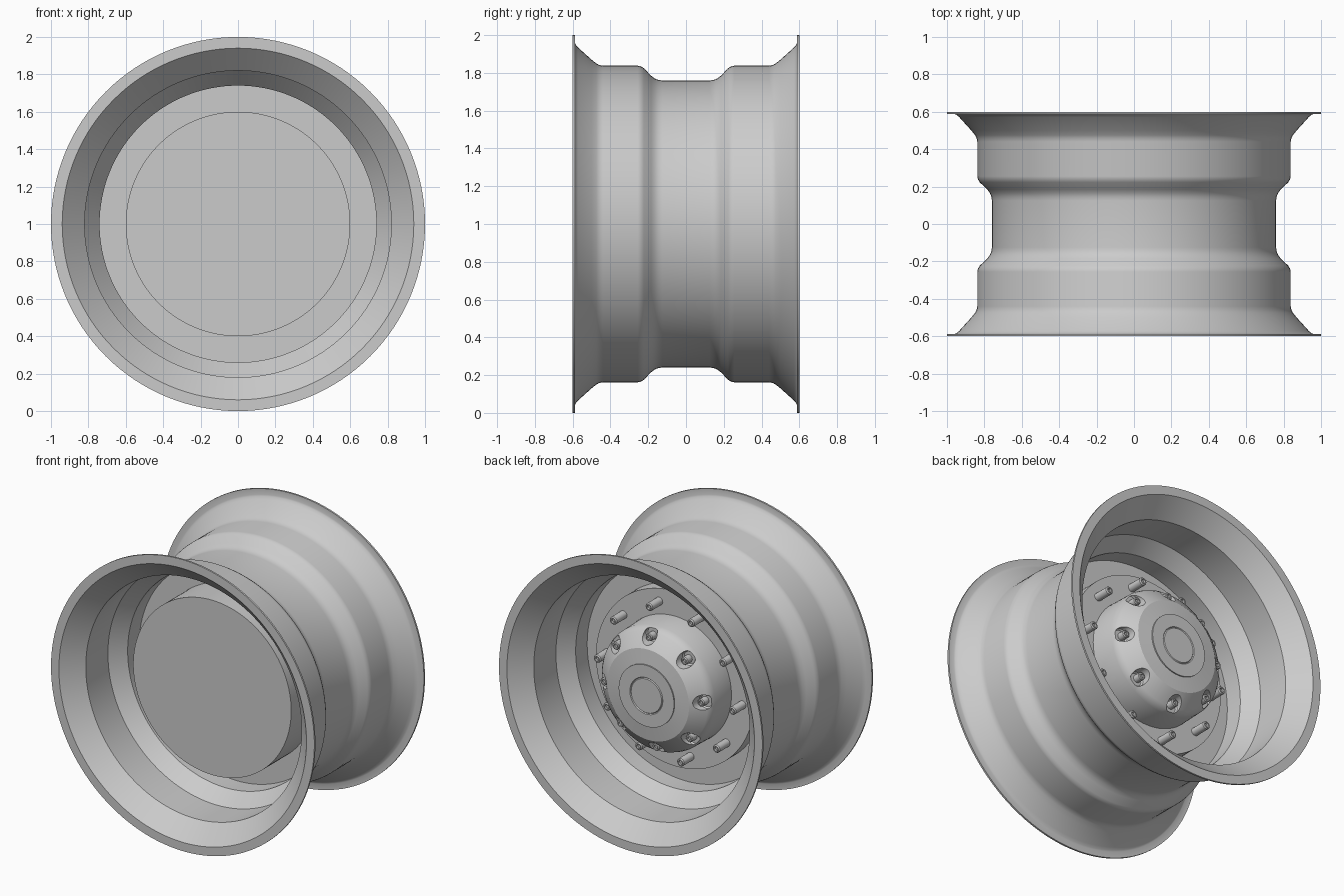
import bpy, bmesh
from math import sin, cos, pi, radians

cube = bpy.data.objects.get("Cube")
if cube:
    bpy.data.objects.remove(cube, do_unlink=True)

metal = bpy.data.materials.new("grey_metal")
metal.use_nodes = True
GREY = (0.6, 0.6, 0.6, 1)
metal.diffuse_color = GREY
metal.node_tree.nodes["Principled BSDF"].inputs["Base Color"].default_value = GREY


def spin(bm, profile, sides, cx=0.0, cz=1.0, closed=False):
    """Turn (radius, y) points around an axis parallel to y."""
    rings = []
    for r, y in profile:
        if r == 0:
            rings.append([bm.verts.new((cx, y, cz))] * sides)
        else:
            rings.append([bm.verts.new((cx + r * sin(2 * pi * i / sides), y,
                                        cz + r * cos(2 * pi * i / sides)))
                          for i in range(sides)])
    pairs = list(zip(rings, rings[1:]))
    if closed:
        pairs.append((rings[-1], rings[0]))
    for a, b in pairs:
        for i in range(sides):
            j = (i + 1) % sides
            corners = list(dict.fromkeys((a[i], a[j], b[j], b[i])))
            bm.faces.new(corners)


def smooth(obj):
    bpy.ops.object.select_all(action='DESELECT')
    obj.select_set(True)
    bpy.context.view_layer.objects.active = obj
    bpy.ops.object.shade_smooth_by_angle(angle=radians(30))


def finish(name, bm):
    bmesh.ops.recalc_face_normals(bm, faces=bm.faces)
    mesh = bpy.data.meshes.new(name)
    bm.to_mesh(mesh)
    bm.free()
    mesh.materials.append(metal)
    obj = bpy.data.objects.new(name, mesh)
    bpy.context.collection.objects.link(obj)
    smooth(obj)
    return obj


def turned(name, profile, sides=128, closed=False):
    bm = bmesh.new()
    spin(bm, profile, sides, closed=closed)
    return finish(name, bm)


def circle_of(name, profile, count, radius, start, sides):
    """Copies of a small turned part, evenly spaced around the wheel axis."""
    bm = bmesh.new()
    for k in range(count):
        a = radians(start) + 2 * pi * k / count
        spin(bm, profile, sides, -radius * sin(a), 1 + radius * cos(a))
    return finish(name, bm)


# Rim barrel: rounded outside, crisp inside, mirrored front to back
outer = [(1, .6), (1, .588), (.96, .588), (.95, .584), (.935, .572),
         (.87, .5), (.85, .475), (.842, .46), (.838, .44), (.838, .255),
         (.835, .24), (.825, .223), (.785, .185), (.77, .165),
         (.762, .145), (.76, .125)]
inner = [(.74, .14), (.82, .24), (.82, .48), (.94, .6)]
flip = lambda pts: [(r, -y) for r, y in reversed(pts)]
turned("rim_barrel", outer + flip(outer) + flip(inner) + inner, closed=True)

# Web joining the barrel to the drum
turned("wheel_web", [(0, -.015), (.75, -.015), (.75, .015), (0, .015)])

# Drum, open to the front, with the bolt face behind
turned("brake_drum", [(0, -.28), (.6, -.28), (.6, .12), (0, .12)])

# Hub cap with scalloped nut pockets
hub = turned("hub_cap", [(0, .1), (.43, .1), (.425, .29), (.415, .32), (.4, .34),
                         (.31, .41), (.21, .422), (.21, .43), (.125, .43),
                         (.12, .424), (.115, .43), (0, .43)], 96)
cutter = circle_of("pocket_cutter", [(0, .315), (.042, .315), (.05, .325),
                                     (.055, .5), (0, .5)], 8, .38, -4, 24)
cutter.hide_render = True
cut = hub.modifiers.new("pockets", 'BOOLEAN')
cut.operation = 'DIFFERENCE'
cut.solver = 'EXACT'
cut.object = cutter
bpy.context.view_layer.objects.active = hub
bpy.ops.object.modifier_apply(modifier=cut.name)
bpy.data.objects.remove(cutter, do_unlink=True)
smooth(hub)

# Nuts in the pockets and studs around the drum, each with a dimpled tip
circle_of("hub_nuts", [(0, .3), (.026, .3), (.026, .362), (.021, .368),
                       (.013, .368), (.013, .355), (0, .355)], 8, .37, -4, 16)
circle_of("wheel_studs", [(0, .11), (.027, .11), (.027, .228), (.021, .235),
                          (.014, .235), (.014, .22), (0, .22)], 10, .515, 22.6, 20)
